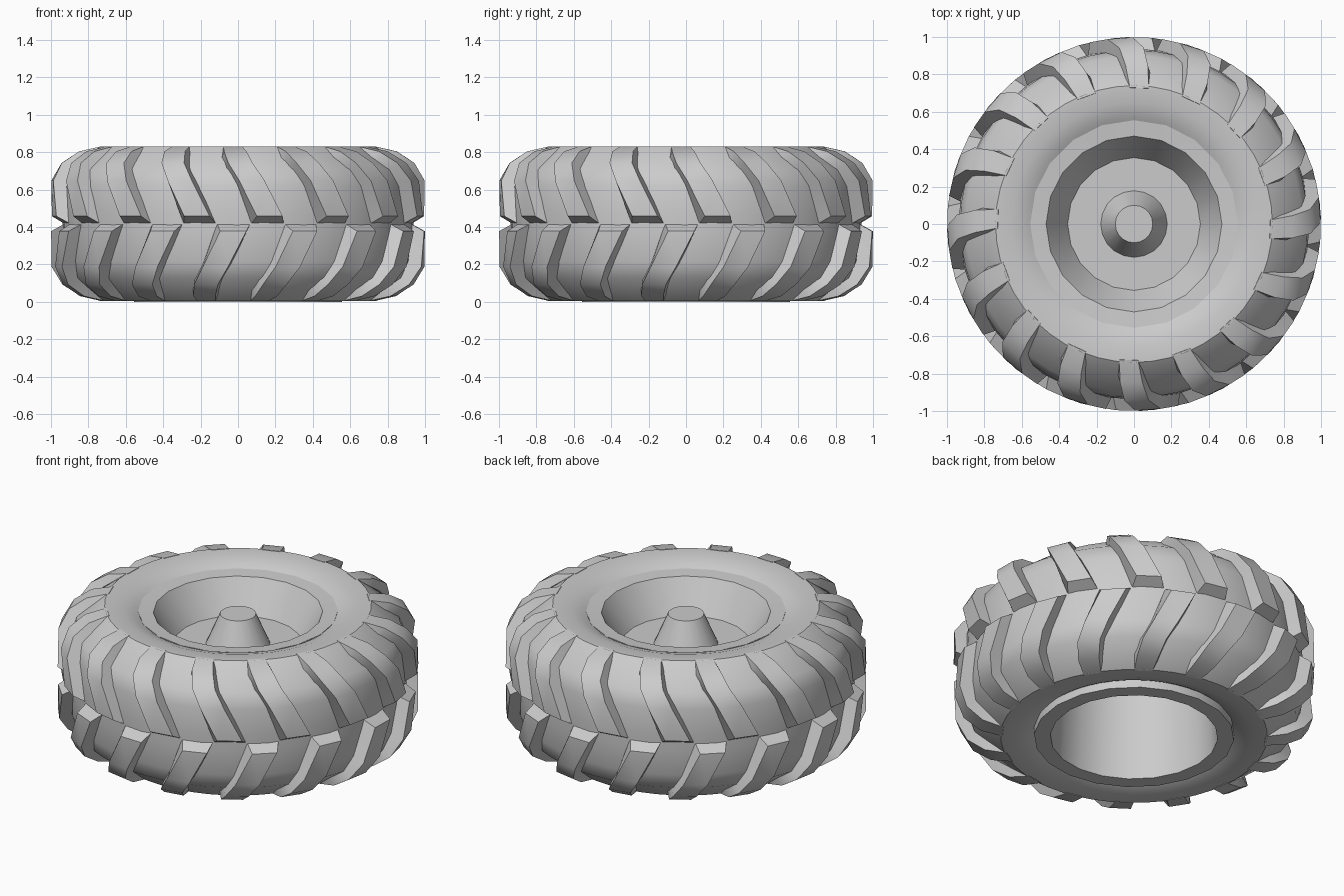
import bpy, bmesh, math
from mathutils import Vector

cube = bpy.data.objects.get("Cube")
if cube:
    bpy.data.objects.remove(cube)

MID = 0.418      # height of the wheel's middle plane
LUGS = 16

grey = bpy.data.materials.new("plain_grey")
grey.use_nodes = True
grey.diffuse_color = (0.6, 0.6, 0.6, 1)
grey.node_tree.nodes["Principled BSDF"].inputs["Base Color"].default_value = (0.6, 0.6, 0.6, 1)


def polar(r, angle, z):
    return Vector((r * math.cos(angle), r * math.sin(angle), z))


def finish(bm, name, smooth):
    bmesh.ops.recalc_face_normals(bm, faces=bm.faces)
    mesh = bpy.data.meshes.new(name)
    bm.to_mesh(mesh)
    bm.free()
    mesh.materials.append(grey)
    obj = bpy.data.objects.new(name, mesh)
    bpy.context.collection.objects.link(obj)
    bpy.ops.object.select_all(action='DESELECT')
    obj.select_set(True)
    bpy.context.view_layer.objects.active = obj
    bpy.ops.object.shade_smooth_by_angle(angle=math.radians(smooth))


def lathe(name, profile, sides, smooth, closed):
    """Revolve a closed (r, z) profile, or one that starts and ends on the axis."""
    bm = bmesh.new()
    rings = []
    for r, z in profile:
        if r == 0:
            rings.append([bm.verts.new((0, 0, z))] * sides)
        else:
            rings.append([bm.verts.new(polar(r, math.tau * i / sides, z)) for i in range(sides)])
    pairs = list(zip(rings, rings[1:]))
    if closed:
        pairs.append((rings[-1], rings[0]))
    for a, b in pairs:
        for i in range(sides):
            j = (i + 1) % sides
            quad = list(dict.fromkeys((a[i], a[j], b[j], b[i])))
            if len(quad) > 2:
                bm.faces.new(quad)
    finish(bm, name, smooth)


# Tyre carcass with the groove floor: half profile mirrored about the middle plane
half = [(0.535, 0.362), (0.575, 0.385), (0.65, 0.41), (0.74, 0.412),
        (0.9, 0.29), (0.93, 0.2), (0.937, 0.05)]
lathe("tyre_body", [(r, MID + h) for r, h in half] + [(r, MID - h) for r, h in reversed(half)],
      48, 36, True)

# Rim: flange, dished face and central hub cone, open deep barrel behind
rim = [(0, 0.775), (0.1, 0.775), (0.178, 0.595), (0.355, 0.595), (0.47, 0.785), (0.555, 0.792),
       (0.555, 0), (0.465, 0), (0.44, 0.57), (0, 0.57)]
lathe("rim_and_hub", rim, 20, 35, False)

# Lug stations: sweep in degrees, top radius, top height, base radius, base height, half width
STATIONS = [(0, 1.0, 0.04, 0.93, 0.0, 0.07),
            (-5.5, 0.998, 0.23, 0.87, 0.2, 0.068),
            (-9, 0.945, 0.325, 0.84, 0.28, 0.065),
            (-10.8, 0.85, 0.387, 0.79, 0.33, 0.06),
            (-12, 0.73, 0.414, 0.71, 0.37, 0.05)]
DRAFT = 0.025


def add_lug(bm, start, side):
    rings = []
    for sweep, rt, ht, rb, hb, w in STATIONS:
        a = start + math.radians(sweep)
        base, top = (w + DRAFT) / rt, w / rt
        corners = [(rb, a - base, hb), (rt, a - top, ht), (rt, a + top, ht), (rb, a + base, hb)]
        rings.append([bm.verts.new(polar(r, t, MID + side * h)) for r, t, h in corners])
    for p, q in zip(rings, rings[1:]):
        for i in range(4):
            j = (i + 1) % 4
            bm.faces.new((p[i], p[j], q[j], q[i]))
    bm.faces.new(rings[0])
    bm.faces.new(rings[-1])


# Two staggered rows of swept lugs forming a chevron tread
for name, side, shift in (("upper_lugs", 1, 9.8), ("lower_lugs", -1, 9.8 - 180 / LUGS)):
    bm = bmesh.new()
    for k in range(LUGS):
        add_lug(bm, math.radians(shift - 90) + math.tau * k / LUGS, side)
    finish(bm, name, 38)
